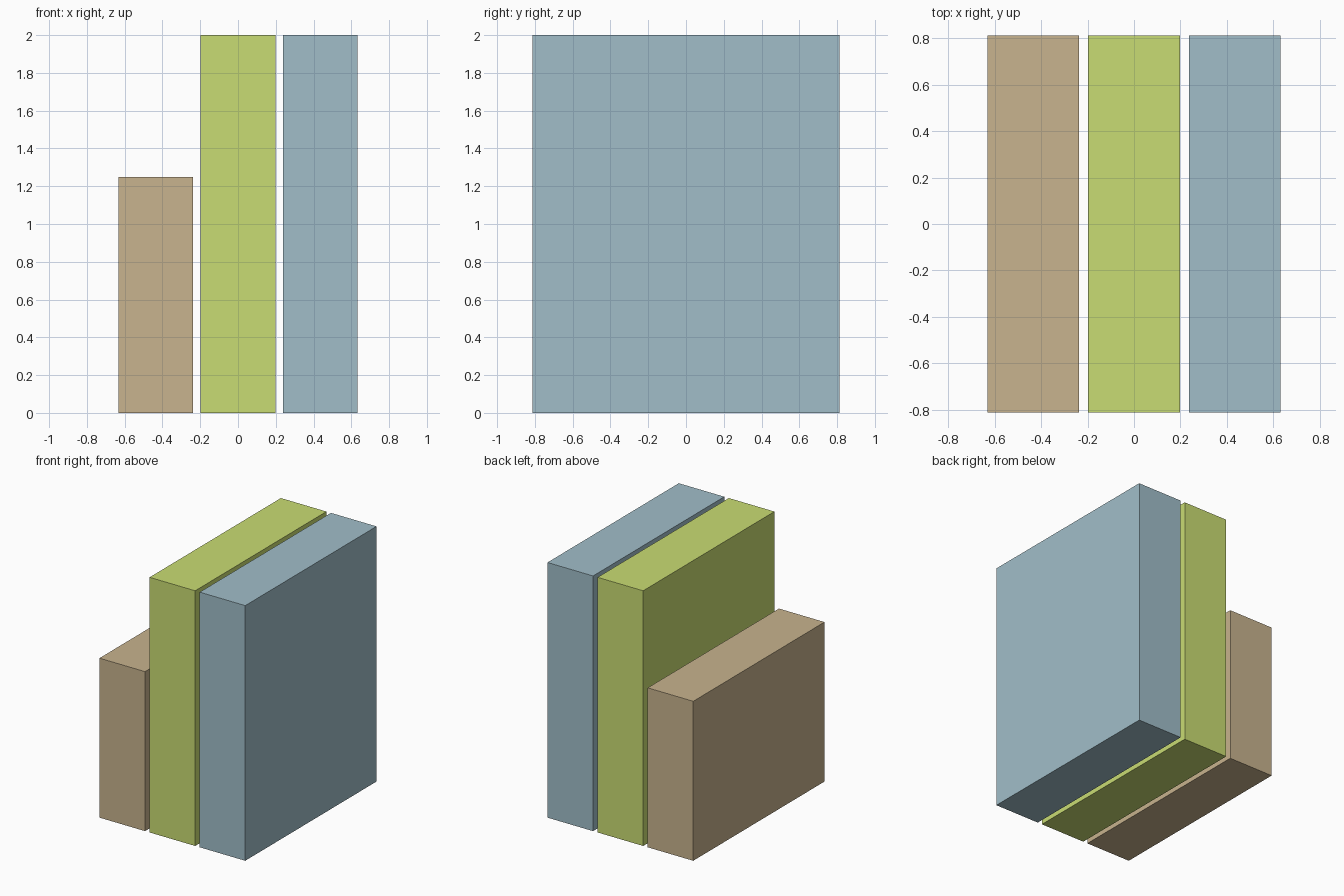
import bpy

if "Cube" in bpy.data.objects:
    bpy.data.objects.remove(bpy.data.objects["Cube"])

DEPTH = 1.626   # all slabs share depth and width
WIDTH = 0.395
PITCH = 0.4345


def linear(c):
    c /= 255
    return c / 12.92 if c <= 0.04045 else ((c + 0.055) / 1.055) ** 2.4


def slab(name, x, height, rgb):
    bpy.ops.mesh.primitive_cube_add(size=1, location=(x, 0, height / 2))
    obj = bpy.context.object
    obj.name = name
    obj.scale = (WIDTH, DEPTH, height)
    bpy.ops.object.transform_apply(location=False, rotation=False, scale=True)
    mat = bpy.data.materials.new(name + "_colour")
    mat.diffuse_color = (*[linear(c) for c in rgb], 1)
    mat.use_nodes = True
    mat.node_tree.nodes["Principled BSDF"].inputs["Base Color"].default_value = mat.diffuse_color
    obj.data.materials.append(mat)


# Three parallel upright slabs with narrow gaps between them
slab("low_tan_slab", -PITCH, 1.25, (200, 179, 142))
slab("middle_green_slab", 0, 2.0, (201, 220, 115))
slab("tall_blue_slab", PITCH, 2.0, (161, 190, 201))
